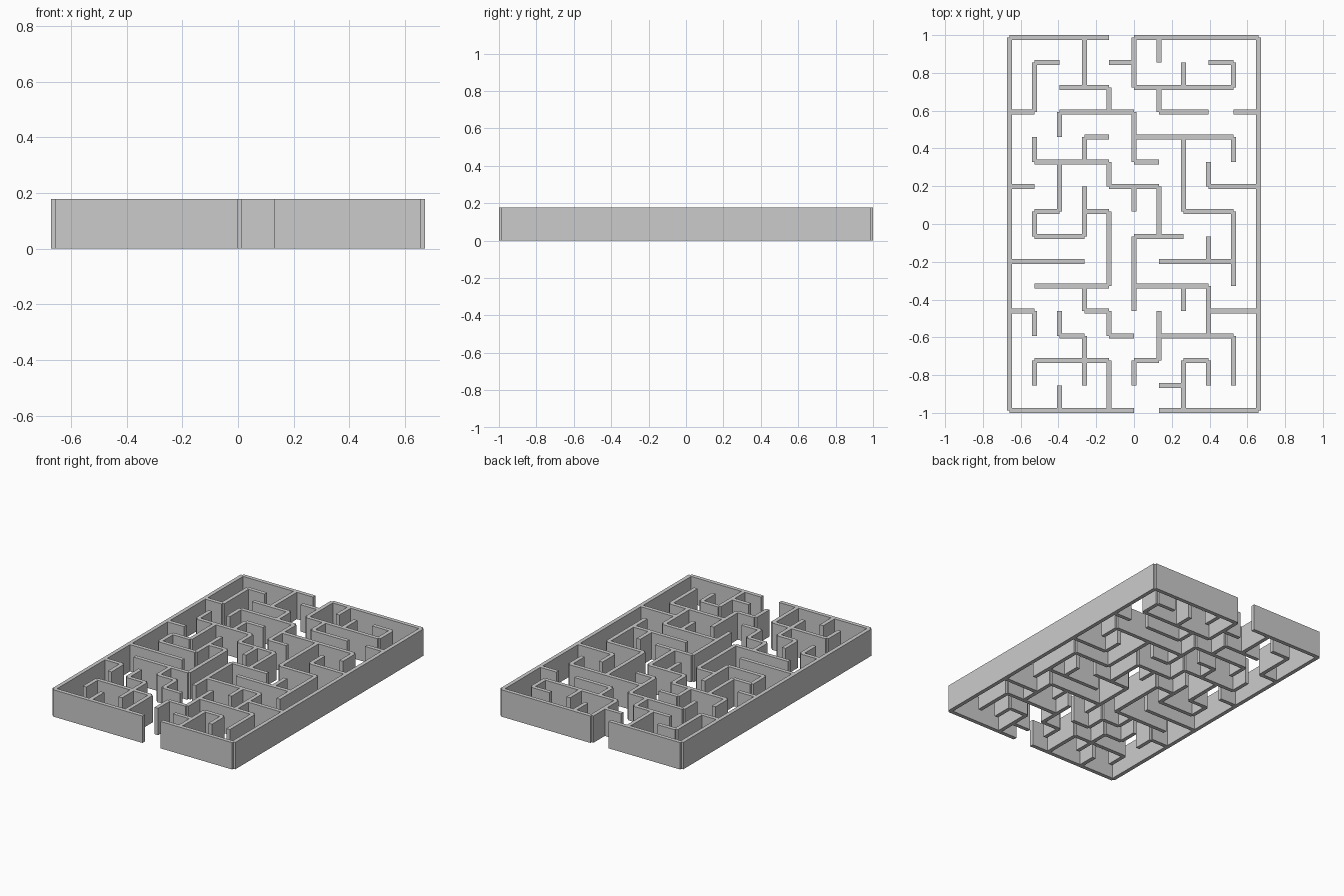
import bpy, bmesh
from mathutils import Matrix, Vector

if "Cube" in bpy.data.objects:
    bpy.data.objects.remove(bpy.data.objects["Cube"])

COLS, ROWS = 10, 15
S = 2 / 15.2          # cell size
T = 0.2 * S           # wall thickness
H = 0.178             # wall height

# Wall runs along x: grid line from the back -> (start, end) columns
ACROSS = {
    0: [(0, 4), (5, 10)], 1: [(1, 2), (4, 5), (8, 9)], 2: [(2, 4), (5, 9)],
    3: [(0, 1), (2, 5), (6, 8), (9, 10)], 4: [(3, 4), (5, 9)],
    5: [(1, 4), (5, 6)], 6: [(0, 1), (4, 6), (8, 10)],
    7: [(1, 2), (3, 4), (7, 9)], 8: [(1, 3), (5, 7)], 9: [(0, 3), (6, 9)],
    10: [(1, 4), (5, 8)], 11: [(0, 1), (3, 4), (8, 10)],
    12: [(2, 3), (4, 5), (6, 9)], 13: [(1, 4), (5, 6), (7, 8)],
    14: [(6, 7)], 15: [(0, 5), (6, 10)],
}

# Wall runs along y: grid line from the left -> (start, end) rows from the back
ALONG = {
    0: [(0, 15)], 1: [(1, 3), (4, 5), (7, 8), (11, 12), (13, 14)],
    2: [(3, 4), (5, 7), (11, 12), (14, 15)],
    3: [(0, 2), (4, 5), (6, 8), (10, 11), (12, 14)],
    4: [(2, 3), (5, 6), (7, 10), (11, 12), (13, 15)],
    5: [(0, 2), (3, 5), (6, 7), (8, 11), (13, 14)],
    6: [(0, 1), (2, 3), (6, 8), (11, 13)],
    7: [(1, 2), (4, 7), (10, 11), (13, 15)],
    8: [(5, 6), (8, 9), (10, 12), (13, 14)],
    9: [(1, 2), (4, 5), (7, 10), (12, 14)], 10: [(0, 15)],
}


def node(i, j):
    return Vector(((i - COLS / 2) * S, (ROWS / 2 - j) * S, 0))


def add_wall(bm, a, b):
    # Box between two grid nodes, ending flush at the nodes
    d = b - a
    size = (abs(d.x) or T, abs(d.y) or T, H)
    centre = (a + b) / 2 + Vector((0, 0, H / 2))
    bmesh.ops.create_cube(bm, size=1, matrix=Matrix.Translation(centre) @ Matrix.Diagonal((*size, 1)))


def make_object(name, walls):
    bm = bmesh.new()
    for a, b in walls:
        add_wall(bm, a, b)
    mesh = bpy.data.meshes.new(name)
    bm.to_mesh(mesh)
    bm.free()
    bpy.context.collection.objects.link(bpy.data.objects.new(name, mesh))


def across(lines):
    return [(node(p, j), node(q, j)) for j in lines for p, q in ACROSS[j]]


def along(lines):
    return [(node(i, p), node(i, q)) for i in lines for p, q in ALONG[i]]


# Outer walls with the two openings, then the inner walls in both directions
make_object("outer_walls", across((0, ROWS)) + along((0, COLS)))
make_object("inner_walls_across", across(range(1, ROWS)))
make_object("inner_walls_along", along(range(1, COLS)))
